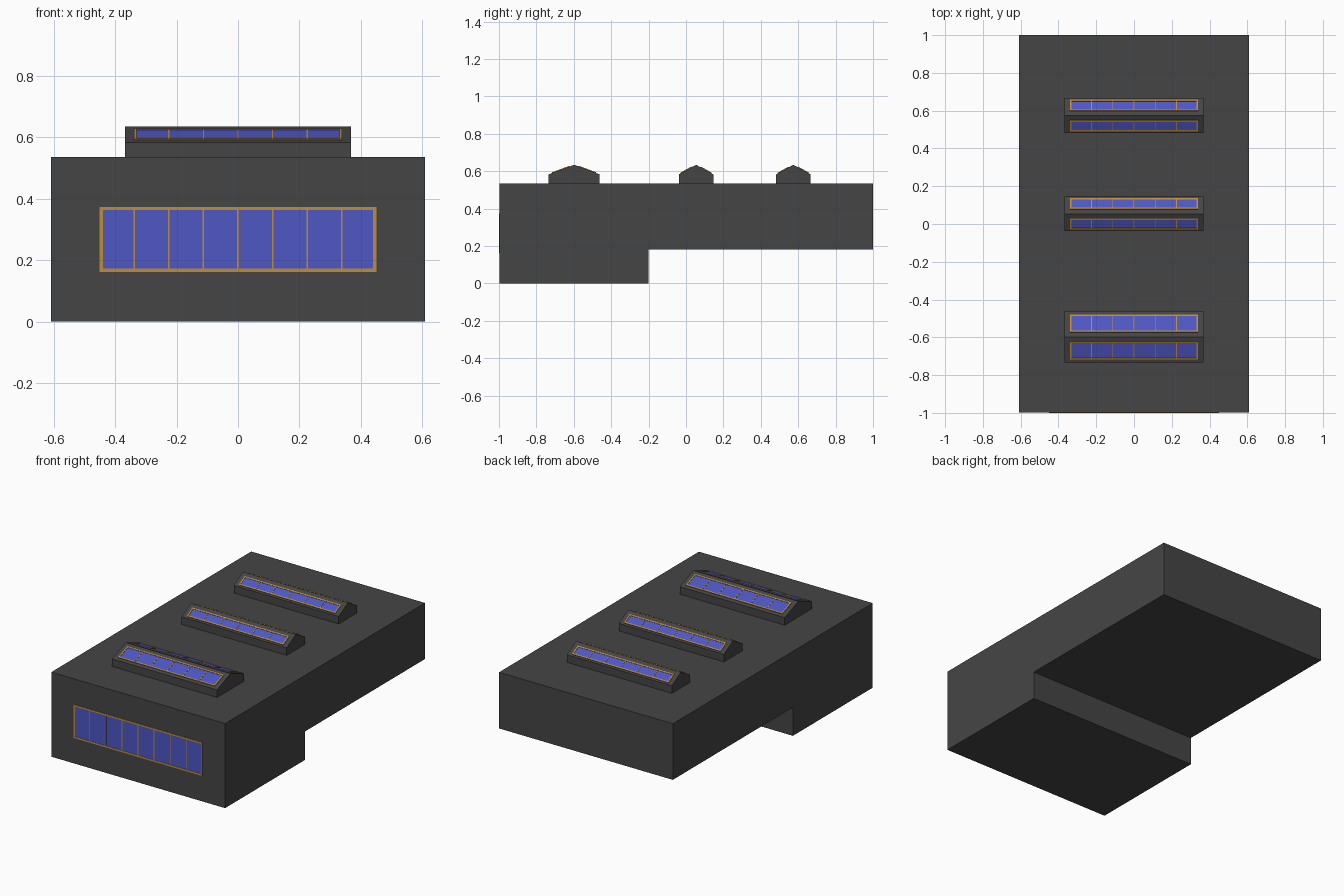
import bpy, bmesh, math
from mathutils import Matrix, Vector

if "Cube" in bpy.data.objects:
    bpy.data.objects.remove(bpy.data.objects["Cube"])


def material(name, rgb):
    m = bpy.data.materials.new(name)
    m.diffuse_color = (*rgb, 1)
    m.use_nodes = True
    m.node_tree.nodes["Principled BSDF"].inputs["Base Color"].default_value = m.diffuse_color
    return m


WALL = material("dark_wall", (0.06, 0.06, 0.06))
GLASS = material("blue_glass", (0.075, 0.095, 0.55))
TRIM = material("ochre_trim", (0.52, 0.27, 0.045))


def finish(bm, name, mat, matrix=None):
    bmesh.ops.recalc_face_normals(bm, faces=bm.faces)
    me = bpy.data.meshes.new(name)
    bm.to_mesh(me)
    bm.free()
    me.materials.append(mat)
    ob = bpy.data.objects.new(name, me)
    if matrix:
        ob.matrix_world = matrix
    bpy.context.collection.objects.link(ob)
    return ob


def prism(name, profile, half_width):
    """Extrude a side (y, z) profile symmetrically along x."""
    bm = bmesh.new()
    face = bm.faces.new([bm.verts.new((-half_width, y, z)) for y, z in profile])
    ext = bmesh.ops.extrude_face_region(bm, geom=[face])
    moved = [v for v in ext["geom"] if isinstance(v, bmesh.types.BMVert)]
    bmesh.ops.translate(bm, verts=moved, vec=(2 * half_width, 0, 0))
    return finish(bm, name, WALL)


def add_box(bm, x0, x1, y0, y1, z0, z1):
    m = Matrix.Translation(((x0 + x1) / 2, (y0 + y1) / 2, (z0 + z1) / 2))
    bmesh.ops.create_cube(bm, size=1, matrix=m @ Matrix.Diagonal((x1 - x0, y1 - y0, z1 - z0, 1)))


def window(name, width, height, panes, rim, bar, depth, matrix):
    """Framed glazing lying in its local xy plane, facing local +z."""
    w, h, sink = width / 2, height / 2, -0.002
    bm = bmesh.new()
    for s in (-1, 1):
        xs = sorted((s * w, s * (w - rim)))
        ys = sorted((s * h, s * (h - rim)))
        add_box(bm, *xs, -h, h, sink, depth)
        add_box(bm, -w + rim, w - rim, *ys, sink, depth)
    for i in range(1, panes):
        x = -w + width * i / panes
        add_box(bm, x - bar / 2, x + bar / 2, -h + rim, h - rim, sink, depth * 0.8)
    finish(bm, name + "_frame", TRIM, matrix)
    bm = bmesh.new()
    add_box(bm, -w + rim, w - rim, -h + rim, h - rim, sink, depth * 0.4)
    finish(bm, name + "_glass", GLASS, matrix)


# Stepped main block with the overhanging rear
FRONT, ROOF = -0.997, 0.535
prism("main_block", [(FRONT, 0), (-0.2, 0), (-0.2, 0.18), (1, 0.18), (1, ROOF), (FRONT, ROOF)], 0.608)

# Wide front window
window("front_window", 0.9, 0.211, 8, 0.01, 0.005, 0.003,
       Matrix.Translation((0, FRONT, 0.2675)) @ Matrix.Rotation(math.pi / 2, 4, 'X'))

# Gabled roof lights: centre y, half depth, glazing outer distance from ridge
EAVE, RIDGE, INNER = 0.583, 0.634, 0.024
for n, (cy, half, outer) in enumerate([(-0.598, 0.136, 0.117), (0.054, 0.092, 0.082), (0.574, 0.092, 0.082)], 1):
    prism(f"roof_light_{n}", [(cy - half, ROOF - 0.002), (cy + half, ROOF - 0.002), (cy + half, EAVE), (cy, RIDGE), (cy - half, EAVE)], 0.367)
    slope = math.atan2(RIDGE - EAVE, half)
    mid = (INNER + outer) / 2
    for side, turn in (("front", 0), ("back", math.pi)):
        m = (Matrix.Translation((0, cy, RIDGE)) @ Matrix.Rotation(turn, 4, 'Z')
             @ Matrix.Translation((0, -mid, -mid * math.tan(slope))) @ Matrix.Rotation(slope, 4, 'X'))
        window(f"roof_light_{n}_{side}", 0.676, (outer - INNER) / math.cos(slope), 6, 0.008, 0.004, 0.004, m)
